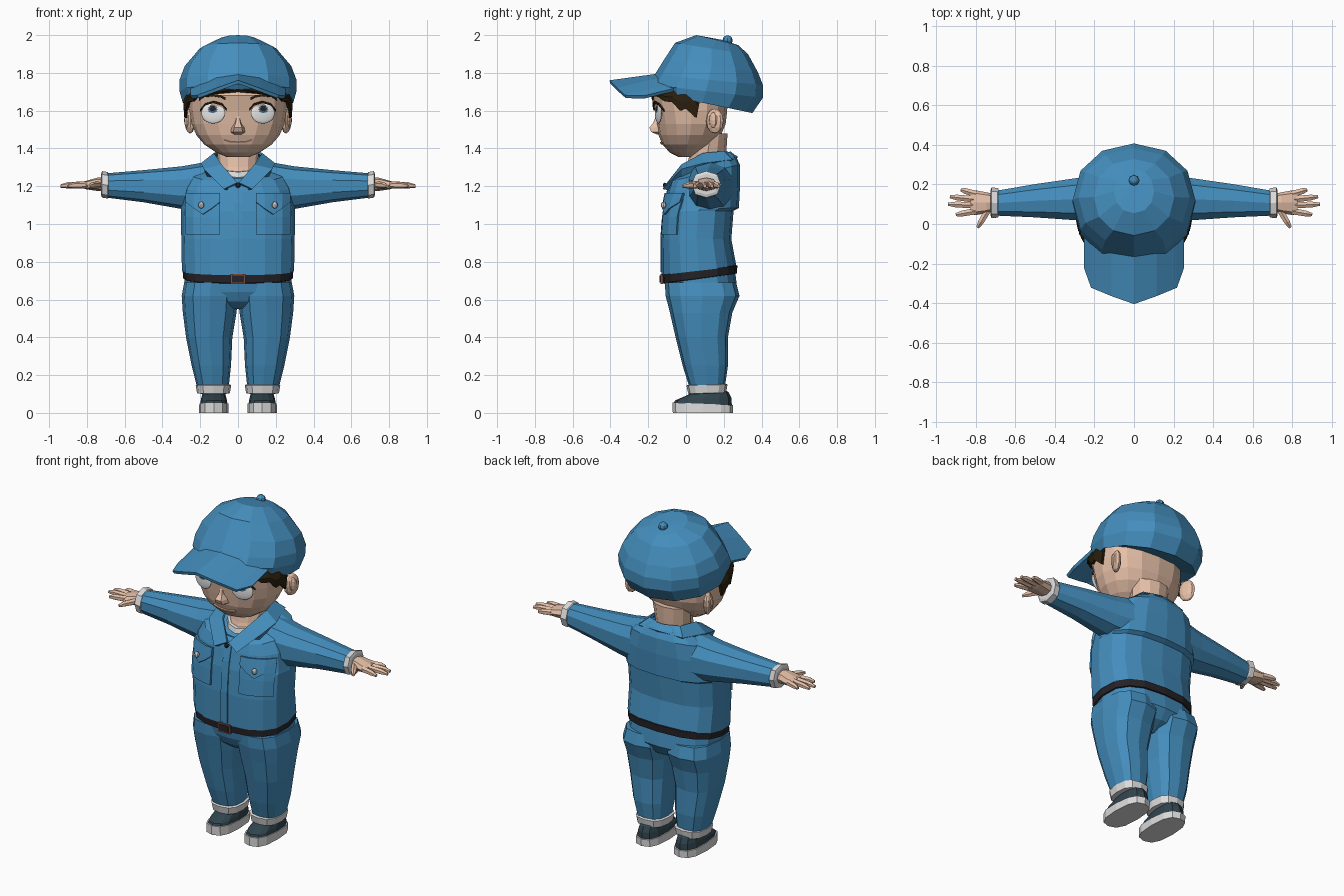
import bpy, bmesh, math
from mathutils import Vector, Matrix
from mathutils.bvhtree import BVHTree

if "Cube" in bpy.data.objects:
    bpy.data.objects.remove(bpy.data.objects["Cube"])


def mat(name, r, g, b):
    m = bpy.data.materials.new(name)
    m.diffuse_color = (r, g, b, 1)
    m.use_nodes = True
    m.node_tree.nodes["Principled BSDF"].inputs["Base Color"].default_value = m.diffuse_color
    return m


BLUE = mat("denim_blue", .058, .27, .51)
SKIN = mat("skin", .78, .52, .385)
HAIR = mat("dark_hair", .022, .013, .004)
CLOTH = mat("pale_cloth", .72, .72, .72)
EYE = mat("eye_white", 1, 1, 1)
BELT = mat("black_leather", .018, .016, .02)
SHOE = mat("slate_shoe", .03, .058, .075)
BRASS = mat("brown_metal", .2, .08, .045)
IRIS = mat("iris_blue", .05, .16, .28)


def finish(name, bm, mats, mirror=False, solid=0):
    bmesh.ops.recalc_face_normals(bm, faces=bm.faces)
    me = bpy.data.meshes.new(name)
    bm.to_mesh(me)
    bm.free()
    ob = bpy.data.objects.new(name, me)
    bpy.context.collection.objects.link(ob)
    for m in (mats if isinstance(mats, list) else [mats]):
        me.materials.append(m)
    if mirror:
        ob.modifiers.new("mirror", 'MIRROR')
    if solid:
        s = ob.modifiers.new("thickness", 'SOLIDIFY')
        s.thickness, s.offset = solid, 0
    return ob


def oval(n, p):
    for k in range(n):
        a = -math.pi / 2 + 2 * math.pi * k / n
        yield [math.copysign(abs(round(t, 9)) ** (2 / p), t) for t in (math.cos(a), math.sin(a))]


def ring(zf, zb, rx, yf, yb, n=16, p=2.4, cx=0):
    # horizontal cross-section, front height zf, back height zb
    return [Vector((cx + rx * u, (yf + yb) / 2 + (yb - yf) / 2 * v, (zf + zb) / 2 + (zb - zf) / 2 * v))
            for u, v in oval(n, p)]


def ringx(x, y0, y1, z0, z1, n=10, p=2.4):
    # cross-section across an arm
    return [Vector((x, (y0 + y1) / 2 + (y1 - y0) / 2 * u, (z0 + z1) / 2 + (z1 - z0) / 2 * v))
            for u, v in oval(n, p)]


def loft(name, rings, mats, caps=True, closed=True, **kw):
    bm = bmesh.new()
    vs = [[bm.verts.new(c) for c in r] for r in rings]
    for a, b in zip(vs, vs[1:]):
        n = len(a)
        for i in range(n if closed else n - 1):
            j = (i + 1) % n
            bm.faces.new((a[i], a[j], b[j], b[i]))
    if caps:
        bm.faces.new(vs[0])
        bm.faces.new(vs[-1])
    return finish(name, bm, mats, **kw)


def tube(name, path, radii, m, n=6):
    d = (Vector(path[-1]) - Vector(path[0])).to_track_quat('Z', 'Y')
    loft(name, [[Vector(c) + d @ Vector((r * u, r * v, 0)) for u, v in oval(n, 2)]
                for c, r in zip(path, radii)], m, mirror=True)


def patch(name, base, top, bot, m, off=.004, th=.008, rows=1, mirror=True):
    # sheet draped on the front of a base part
    lines = []
    for r in range(rows + 1):
        line = []
        for (x0, z0), (x1, z1) in zip(top, bot):
            t = r / rows
            x, z = x0 + (x1 - x0) * t, z0 + (z1 - z0) * t
            hit = base.ray_cast(Vector((x, -1, z)), Vector((0, 1, 0)))[0]
            line.append(Vector((x, (hit.y if hit else -.1) - off, z)))
        lines.append(line)
    return loft(name, lines, m, caps=False, closed=False, mirror=mirror, solid=th)


def ball(name, loc, scale, m, rot=None, seg=8, rings=6, mirror=False, rule=None):
    bm = bmesh.new()
    bmesh.ops.create_uvsphere(bm, u_segments=seg, v_segments=rings, radius=1)
    if rule:
        for f in bm.faces:
            f.material_index = rule(f.calc_center_median().normalized())
    bm.transform(Matrix.LocRotScale(Vector(loc), rot, Vector(scale)))
    return finish(name, bm, m, mirror)


def bvh(ob):
    me = ob.data
    return BVHTree.FromPolygons([v.co for v in me.vertices], [list(p.vertices) for p in me.polygons])


# Jacket
torso = loft("jacket_body", [ring(*a, p=2.6) for a in (
    (.73, .775, .297, -.13, .267), (.92, .92, .30, -.131, .24), (1.07, 1.07, .303, -.12, .252),
    (1.075, 1.085, .303, -.119, .28), (1.17, 1.22, .285, -.1, .287), (1.225, 1.315, .25, -.082, .285),
    (1.24, 1.362, .18, -.065, .262), (1.235, 1.385, .12, -.05, .235))], BLUE)
tb = bvh(torso)
loft("sleeve", [ringx(*a) for a in (
    (.13, .0, .265, 1.06, 1.335), (.3, .015, .235, 1.08, 1.305), (.5, .03, .205, 1.115, 1.285),
    (.7, .04, .17, 1.14, 1.268))], BLUE, mirror=True)
loft("sleeve_cuff", [ringx(*a, n=8) for a in (
    (.685, .035, .18, 1.145, 1.268), (.69, .032, .182, 1.135, 1.275), (.72, .03, .185, 1.14, 1.28),
    (.725, .045, .17, 1.155, 1.265))], CLOTH, mirror=True)
under = [(0, .24, 1.3), (.12, .2, 1.29), (.15, .09, 1.27), (.14, -.02, 1.22), (.04, -.07, 1.18)]
inner = [(0, .23, 1.375), (.10, .2, 1.38), (.125, .09, 1.37), (.085, -.02, 1.31), (0.004, -.095, 1.215)]
outer = [(0, .268, 1.355), (.145, .24, 1.34), (.19, .09, 1.32), (.175, -.02, 1.29), (.072, -.118, 1.185)]
loft("collar", [inner, outer, under], BLUE, caps=False, closed=False, mirror=True, solid=.014)
patch("button_placket", tb, [(-.022, 1.2), (.022, 1.2)], [(-.022, .745), (.022, .745)], BLUE,
      off=.001, th=.012, rows=5, mirror=False)
px = (.095, .14, .185, .23, .272)
patch("chest_pocket", tb, [(x, 1.13) for x in px], [(x, .945) for x in px], BLUE, off=.003, th=.016, rows=4)
patch("pocket_flap", tb, [(x, 1.163) for x in px],
      [(x, z) for x, z in zip(px, (1.115, 1.08, 1.05, 1.08, 1.115))], BLUE, off=.012, th=.016, rows=2)
ball("pocket_button", (.195, -.119, 1.1), (.016, .014, .018), CLOTH, mirror=True)
ball("neck_button", (0, -.112, 1.205), (.014, .01, .014), BELT)

# Belt and buckle
loft("belt", [ring(*a, p=2.6) for a in (
    (.685, .735, .28, -.112, .255), (.688, .738, .291, -.124, .27), (.73, .78, .293, -.127, .272),
    (.735, .785, .28, -.115, .258))], BELT)
for nm, w, h, y, m in (("buckle_frame", .04, .027, -.13, BRASS), ("buckle_middle", .031, .019, -.134, BELT)):
    loft(nm, [[Vector((sx * w, yy, .709 + sz * h)) for sx, sz in ((-1, -1), (1, -1), (1, 1), (-1, 1))]
              for yy in (y - .006, y + .012)], m)

# Trousers
loft("trouser_hips", [ring(*a, p=2.6) for a in (
    (.70, .75, .282, -.116, .26), (.64, .65, .283, -.104, .272), (.59, .59, .18, -.08, .235),
    (.55, .55, .05, -.03, .16))], BLUE)
loft("trouser_leg", [ring(z, z, (b - a) / 2, f, k, n=12, p=2.7, cx=(a + b) / 2) for z, a, b, f, k in (
    (.69, .0, .285, -.112, .265), (.62, .0, .298, -.108, .283), (.53, .008, .292, -.085, .245),
    (.4, .03, .275, -.055, .222), (.25, .037, .245, -.018, .222), (.13, .05, .215, .02, .205))],
     BLUE, mirror=True)
loft("trouser_cuff", [ring(z, z + .005, r, f, k, n=12, p=2.7, cx=.13) for z, r, f, k in (
    (.10, .075, .02, .205), (.102, .087, .012, .212), (.145, .094, .002, .22), (.15, .08, .015, .208))],
     CLOTH, mirror=True)

# Shoes
loft("shoe_sole", [ring(z0, z1, r, f, k, n=12, p=2.7, cx=.128) for z0, z1, r, f, k in (
    (0, 0, .078, -.07, .248), (.055, .042, .077, -.072, .25))], CLOTH, mirror=True)
loft("shoe_upper", [ring(z0, z1, r, f, k, n=12, p=2.5, cx=.128) for z0, z1, r, f, k in (
    (.05, .038, .073, -.066, .243), (.066, .08, .068, -.058, .24), (.095, .11, .06, .01, .225),
    (.13, .13, .055, .04, .19))], SHOE, mirror=True)

# Hands
loft("palm", [ringx(*a, n=8) for a in (
    (.70, .07, .15, 1.175, 1.245), (.745, .055, .16, 1.175, 1.245), (.80, .045, .17, 1.183, 1.23),
    (.825, .05, .165, 1.19, 1.222))], SKIN, mirror=True)
for nm, a, b in (("little_finger", (.8, .152), (.875, .173)), ("ring_finger", (.81, .125), (.93, .138)),
                 ("middle_finger", (.81, .095), (.94, .1)), ("index_finger", (.8, .065), (.9, .047)),
                 ("thumb", (.735, .075), (.79, -.018))):
    mid = [(s * .3 + e * .7) for s, e in zip(a, b)]
    tube(nm, [(*a, 1.207), (*mid, 1.205), (*b, 1.2)], (.019, .0165, .009), SKIN)

# Neck and undershirt
loft("neck", [ring(*a, n=12, p=2) for a in (
    (1.2, 1.3, .108, -.03, .2), (1.3, 1.36, .105, .005, .212), (1.48, 1.48, .12, .04, .22))], SKIN)
loft("undershirt", [ring(*a, n=12, p=2) for a in (
    (1.2, 1.32, .111, -.042, .2), (1.275, 1.36, .11, -.022, .21), (1.277, 1.36, .1, .0, .2))], CLOTH)

# Head
head = loft("head", [ring(z, z, r, f, k, p=q) for z, r, f, k, q in (
    (1.355, .06, -.04, .04, 2), (1.378, .115, -.085, .08, 2), (1.42, .178, -.125, .14, 2.1),
    (1.47, .22, -.145, .185, 2.2), (1.53, .246, -.155, .21, 2.3), (1.6, .257, -.165, .218, 2.4),
    (1.68, .26, -.185, .222, 2.4), (1.75, .235, -.14, .22, 2.3))], SKIN)
hb = bvh(head)
tilt = Matrix.Rotation(-.4, 3, 'Z').to_quaternion()
ball("ear", (.254, .152, 1.545), (.024, .05, .066), SKIN, rot=tilt, mirror=True, seg=10)
ball("inner_ear", (.268, .145, 1.55), (.016, .026, .042), SKIN, rot=tilt, mirror=True)
loft("nose", [[Vector((x * w, y, z)) for x, y in ((-1, -.13), (-.55, f), (.55, f), (1, -.13))]
              for z, w, f in ((1.475, .028, -.155), (1.487, .043, -.184), (1.51, .038, -.194),
                              (1.535, .022, -.174), (1.57, .012, -.16))], SKIN)
mx = (-.075, -.04, 0, .04, .075)
mz = (1.442, 1.432, 1.43, 1.432, 1.442)
patch("lips", hb, list(zip(mx, [z + .004 for z in mz])), list(zip(mx, [z - .008 for z in mz])),
      SKIN, off=.003, th=.008, mirror=False)

# Eyes: pupil, iris and white by angle from the raised gaze axis
face_out = Vector((.24, -1, .0)).to_track_quat('Z', 'Y')


def eye_rule(c):
    d = c.dot(Vector((0, .45, .893)))
    return 2 if d > .97 else 1 if d > .9 else 0


ball("eye", (.132, -.146, 1.587), (.064, .055, .011), [EYE, IRIS, BELT], rot=face_out, seg=20, rings=16,
     mirror=True, rule=eye_rule)
ex = (.062, .085, .13, .175, .2)
ez = (1.605, 1.632, 1.645, 1.632, 1.6)
patch("upper_lash", hb, [(x, z + .006) for x, z in zip(ex, ez)], [(x, z - .004) for x, z in zip(ex, ez)],
      HAIR, off=.009, th=.009)
bz = (1.662, 1.675, 1.682, 1.678, 1.66)
patch("eyebrow", hb, [(x + .005, z + .006) for x, z in zip(ex, bz)], [(x + .005, z - .006) for x, z in zip(ex, bz)],
      HAIR, off=.004, th=.008)

# Hair: jagged tufts below the cap
tufts = [(0, -.185, 1.715), (.08, -.185, 1.7), (.16, -.172, 1.68), (.205, -.145, 1.685), (.235, -.11, 1.65),
         (.258, -.07, 1.645), (.272, -.03, 1.6), (.28, .0, 1.61), (.276, .055, 1.56), (.276, .072, 1.65)]
loft("hair", [[(x * .88, y * .8, 1.72) for x, y, z in tufts],
              [(x * 1.005, y, z * .5 + 1.695 * .5) for x, y, z in tufts], tufts],
     HAIR, caps=False, closed=False, mirror=True, solid=.016)

# Cap
dome = [ring(*a, n=12, p=2.1) for a in (
    (1.74, 1.65, .24, -.12, .2), (1.7, 1.592, .29, -.17, .35), (1.738, 1.67, .305, -.192, .402),
    (1.79, 1.735, .305, -.16, .402), (1.87, 1.80, .277, -.11, .377), (1.955, 1.895, .2, -.055, .325),
    (1.995, 1.942, .1, .055, .275))]
apex = Vector((0, .2, 1.968))
dome.append([apex + (v - apex) * .02 for v in dome[-1]])
loft("cap_dome", dome, BLUE, caps=False, solid=.01)
ball("cap_button", (0, .22, 1.972), (.027, .027, .027), BLUE)
loft("cap_visor", [
    [(0, -.14, 1.788), (.11, -.11, 1.775), (.2, -.04, 1.745), (.247, -.015, 1.722)],
    [(0, -.403, 1.752), (.11, -.363, 1.712), (.213, -.32, 1.674), (.248, -.22, 1.672)]],
    BLUE, caps=False, closed=False, mirror=True, solid=.018)
